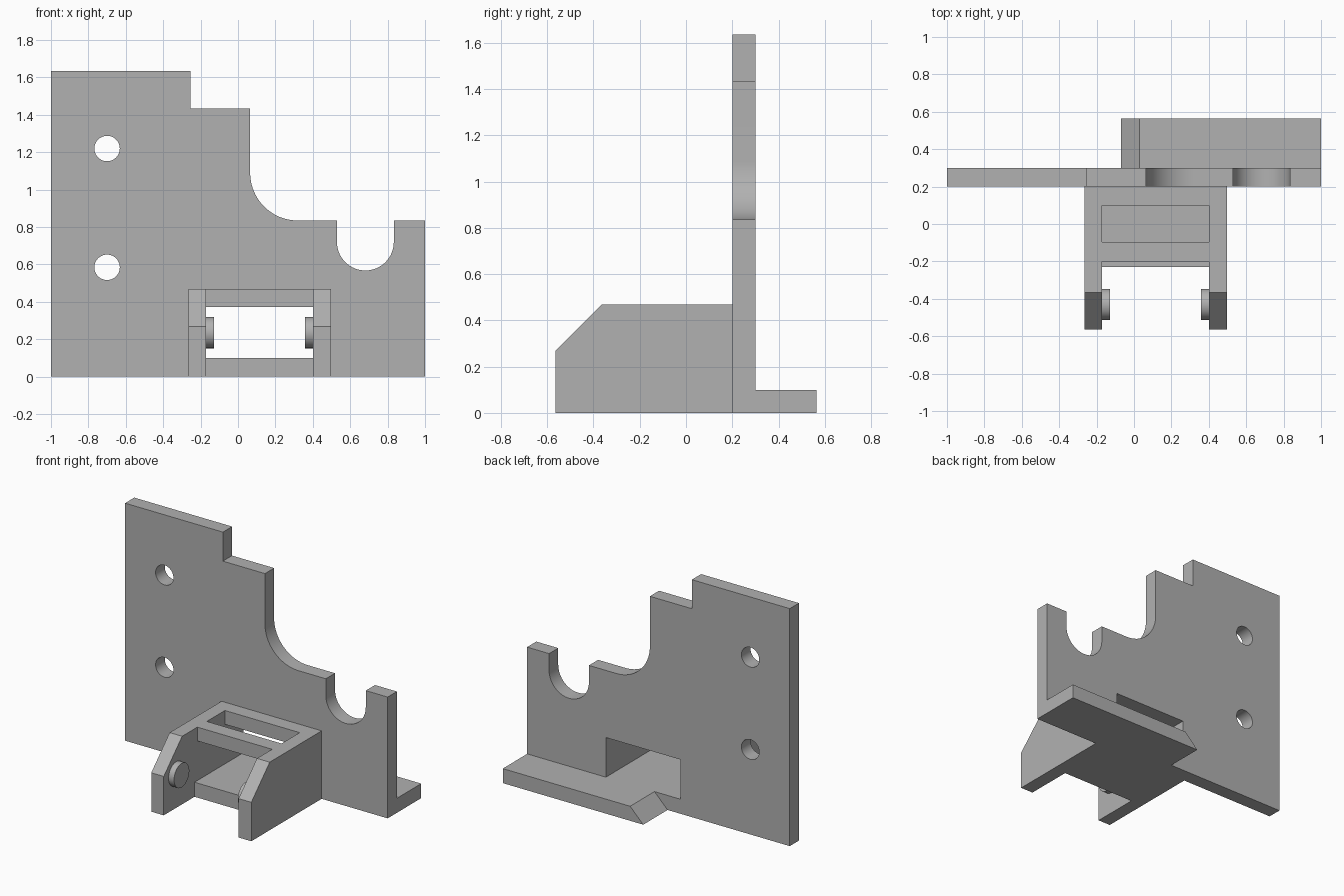
import bpy, bmesh
from math import cos, sin, pi, radians
from mathutils import Vector

cube = bpy.data.objects.get("Cube")
if cube:
    bpy.data.objects.remove(cube, do_unlink=True)

grey = bpy.data.materials.new("plain_grey")
grey.use_nodes = True
colour = (0.44, 0.44, 0.44, 1)
grey.diffuse_color = colour
grey.node_tree.nodes["Principled BSDF"].inputs["Base Color"].default_value = colour


def prism(name, points, axis, start, end):
    """Extrude a 2D outline along an axis; outlines are (y,z), (x,z) or (x,y)."""
    place = {"x": lambda a, b: (start, a, b),
             "y": lambda a, b: (a, start, b),
             "z": lambda a, b: (a, b, start)}[axis]
    bm = bmesh.new()
    face = bm.faces.new([bm.verts.new(place(a, b)) for a, b in points])
    new = bmesh.ops.extrude_face_region(bm, geom=[face])["geom"]
    shift = Vector([(end - start) * (axis == c) for c in "xyz"])
    bmesh.ops.translate(bm, vec=shift, verts=[v for v in new if isinstance(v, bmesh.types.BMVert)])
    bmesh.ops.recalc_face_normals(bm, faces=bm.faces)
    mesh = bpy.data.meshes.new(name)
    bm.to_mesh(mesh)
    bm.free()
    mesh.materials.append(grey)
    obj = bpy.data.objects.new(name, mesh)
    bpy.context.collection.objects.link(obj)
    return obj


def arc(cx, cy, r, a0, a1, steps):
    angles = [radians(a0 + (a1 - a0) * i / steps) for i in range(steps + 1)]
    return [(cx + r * cos(a), cy + r * sin(a)) for a in angles]


def circle(cx, cy, r):
    return arc(cx, cy, r, 0, 360, 48)[:-1]


def rect(a0, a1, b0, b1):
    return [(a0, b0), (a1, b0), (a1, b1), (a0, b1)]


def activate(obj):
    bpy.ops.object.select_all(action="DESELECT")
    obj.select_set(True)
    bpy.context.view_layer.objects.active = obj


def cut(obj, cutter):
    activate(obj)
    mod = obj.modifiers.new("cut", "BOOLEAN")
    mod.operation, mod.solver, mod.object = "DIFFERENCE", "EXACT", cutter
    bpy.ops.object.modifier_apply(modifier=mod.name)
    bpy.data.objects.remove(cutter, do_unlink=True)


# Shared bracket limits
OUT_L, IN_L, IN_R, OUT_R = -0.265, -0.17, 0.40, 0.497
FLOOR, ROOF, TOP = 0.10, 0.373, 0.468
FRONT, PLATE_F, PLATE_B, BACK = -0.565, 0.20, 0.30, 0.565

# Upright plate with stepped top, rounded corner and U notch
outline = [(-1, 0), (1, 0), (1, 0.835), (0.833, 0.835)]
outline += arc(0.681, 0.72, 0.152, 0, -180, 32)
outline += [(0.529, 0.835)]
outline += arc(0.32, 1.09, 0.255, 270, 180, 24)
outline += [(0.065, 1.435), (-0.255, 1.435), (-0.255, 1.635), (-1, 1.635)]
plate = prism("upright_plate", outline, "y", PLATE_F, PLATE_B)

# Bolt holes and the opening behind the bracket
for z in (0.585, 1.22):
    cut(plate, prism("hole_cutter", circle(-0.70, z, 0.068), "y", 0, 0.5))
cut(plate, prism("opening_cutter", rect(IN_L, IN_R, FLOOR, ROOF), "y", 0, 0.5))

# Bracket side walls with chamfered front, and their inner pegs
wall = [(FRONT, 0), (PLATE_F, 0), (PLATE_F, TOP), (-0.365, TOP), (FRONT, 0.268)]
prism("right_wall", wall, "x", OUT_L, IN_L)
prism("left_wall", wall, "x", IN_R, OUT_R)
peg = circle(-0.43, 0.235, 0.083)
pegs = [prism("right_peg", peg, "x", IN_L, IN_L + 0.042),
        prism("left_peg", peg, "x", IN_R - 0.042, IN_R)]

# Bracket floor and windowed roof
prism("bracket_floor", rect(IN_L, IN_R, -0.23, PLATE_F), "z", 0, FLOOR)
roof = prism("bracket_roof", rect(IN_L, IN_R, -0.20, PLATE_F), "z", ROOF, TOP)
for y0, y1 in ((-0.097, 0.10),):
    window = prism("window_cutter", rect(IN_L, IN_R, y0, y1), "z", 0.2, 0.6)
    cut(roof, window)

# Rear foot with one sloped end
foot = [(-0.07, 0), (1, 0), (1, FLOOR), (0.03, FLOOR)]
prism("rear_foot", foot, "y", PLATE_B, BACK)

# Smooth the round walls, keep hard edges
for obj in [plate] + pegs:
    activate(obj)
    bpy.ops.object.shade_smooth_by_angle(angle=radians(30))
